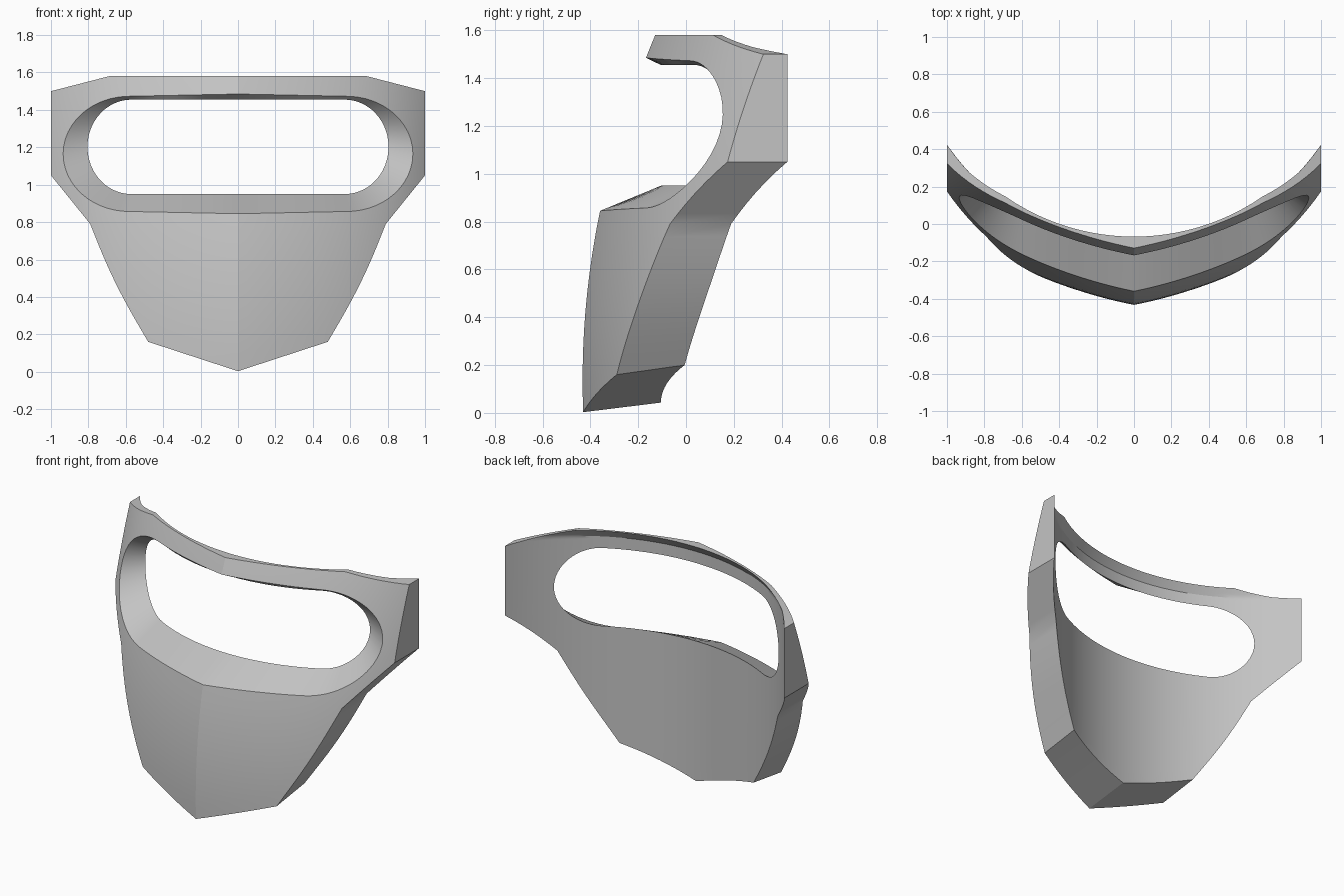
import bpy, bmesh
from math import sin, cos, pi, sqrt

cube = bpy.data.objects.get("Cube")
if cube:
    bpy.data.objects.remove(cube, do_unlink=True)

RINGS = 10      # rows between the opening and the outer edge
# columns used for each stretch of the half outline, top centre to bottom centre
STEPS = [12, 8, 10, 6, 12, 10]


def front_y(x, z):
    """Keeled, swept outer surface."""
    keel = -0.43 - 0.04 * z + 0.146 * z * z
    return keel + 0.2 * x + 0.2 * x * x + 0.085 * x ** 6


def back_y(x, z):
    """Round inner surface with a flared upper rim."""
    flare = max(0.0, z - 1.53) * 0.75
    return 1.105 - sqrt(1.21 ** 2 - x * x) + flare


def outline(lift):
    """Half outline as corner points; lift raises the chin edge."""
    return [(0, 1.58), (0.69, 1.58), (1, 1.5), (1, 1.05), (0.79, 0.79),
            (0.48, 0.16 + lift), (0, 0.003 + lift)]


def opening(cx, cz, rx, rz, bow):
    """Half of the rounded slot, as one function per outline stretch."""
    def arc(a, b):
        return lambda t: (cx + rx * sin((a + (b - a) * t) * pi / 180),
                          cz + rz * cos((a + (b - a) * t) * pi / 180))

    def straight(x0, x1, side):
        def point(t):
            x = x0 + (x1 - x0) * t
            return x, cz + side * (rz + bow * (1 - x / cx))
        return point

    turn = arc(150, 180)
    run = straight(cx, 0.42, -1)
    return [straight(0, cx, 1), arc(0, 45), arc(45, 120), arc(120, 150),
            lambda t: turn(t * 2) if t < 0.5 else run(t * 2 - 1),
            straight(0.42, 0, -1)]


def half_loops(corners, slot):
    """Matching lists of outer and opening points."""
    pairs = []
    for k, n in enumerate(STEPS):
        (ax, az), (bx, bz) = corners[k], corners[k + 1]
        last = k == len(STEPS) - 1
        for i in range(n + last):
            t = i / n
            bulge = 0.02 * sin(pi * t) if k == 4 else 0
            pairs.append(((ax + (bx - ax) * t + bulge, az + (bz - az) * t), slot[k](t)))
    return pairs


def surface_row(pair, depth):
    """Points from the outer edge to the opening, laid on a surface."""
    (ox, oz), (hx, hz) = pair
    row = []
    for j in range(RINGS + 1):
        t = j / RINGS
        x, z = ox + (hx - ox) * t, oz + (hz - oz) * t
        row.append((x, depth(x, z), z))
    return row


# Closed sections through the shell, swept around the opening
front = half_loops(outline(0), opening(0.58, 1.165, 0.355, 0.308, 0.012))
back = half_loops(outline(0.04), opening(0.57, 1.2025, 0.235, 0.2525, 0))
sections = [surface_row(f, front_y) + surface_row(b, back_y)[::-1]
            for f, b in zip(front, back)]

bm = bmesh.new()
for side in (1, -1):
    columns = [[bm.verts.new((side * x, y, z)) for x, y, z in s] for s in sections]
    for a, b in zip(columns, columns[1:]):
        for j in range(len(a)):
            k = (j + 1) % len(a)
            bm.faces.new((a[j], a[k], b[k], b[j]))
bmesh.ops.remove_doubles(bm, verts=bm.verts, dist=0.0001)
bmesh.ops.recalc_face_normals(bm, faces=bm.faces)

mesh = bpy.data.meshes.new("face_guard")
bm.to_mesh(mesh)
bm.free()
guard = bpy.data.objects.new("face_guard", mesh)
bpy.context.collection.objects.link(guard)

# Plain grey finish
grey = bpy.data.materials.new("plain_grey")
grey.use_nodes = True
colour = (0.55, 0.55, 0.55, 1)
grey.diffuse_color = colour
grey.node_tree.nodes["Principled BSDF"].inputs["Base Color"].default_value = colour
mesh.materials.append(grey)

# Smooth surfaces, sharp keel and rims
bpy.ops.object.select_all(action="DESELECT")
guard.select_set(True)
bpy.context.view_layer.objects.active = guard
bpy.ops.object.shade_smooth_by_angle(angle=18 * pi / 180)
